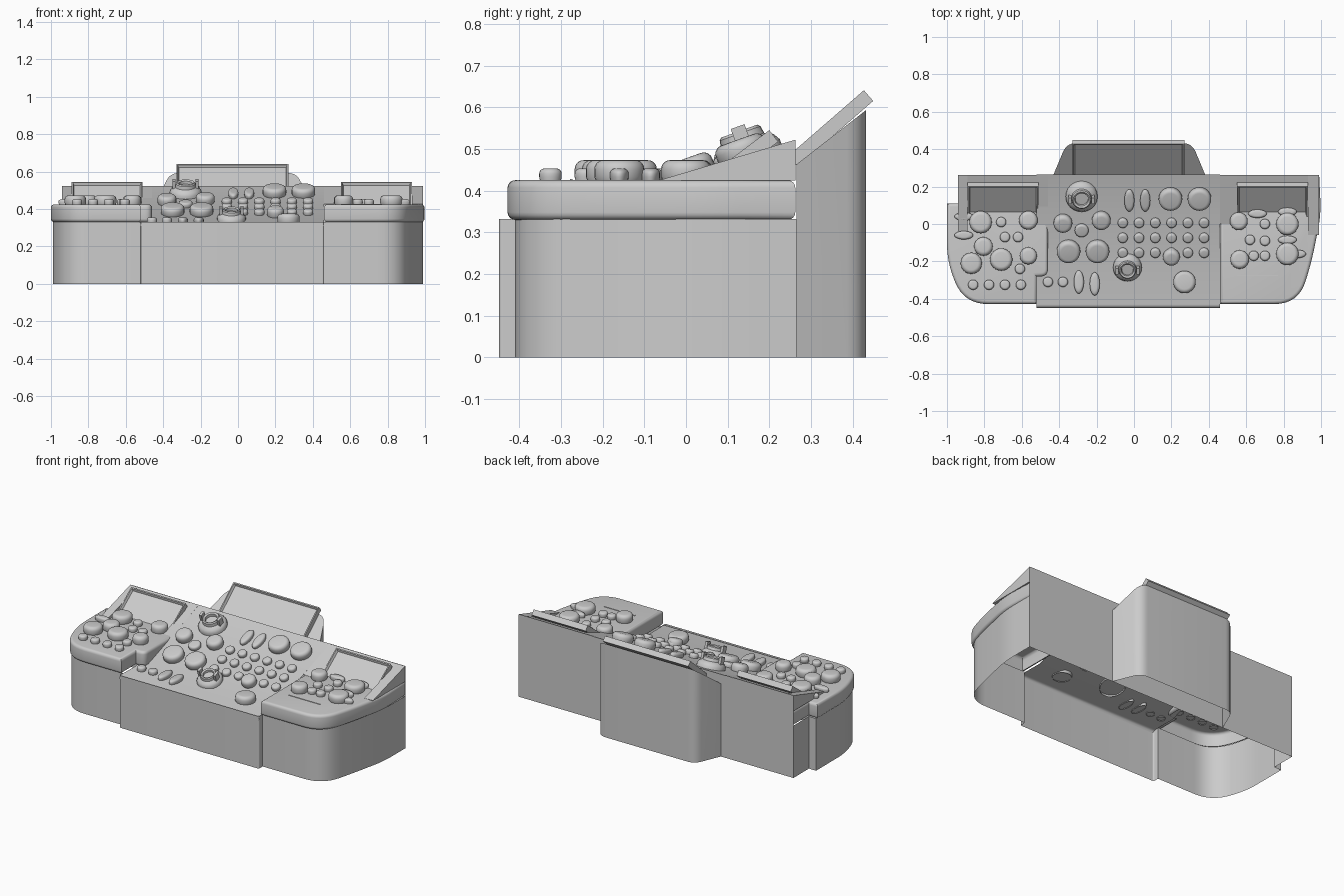
import bpy, bmesh, math
from mathutils import Vector, Matrix

cube = bpy.data.objects.get("Cube")
if cube:
    bpy.data.objects.remove(cube, do_unlink=True)

grey = bpy.data.materials.new("panel_grey")
grey.use_nodes = True
COLOUR = (0.6, 0.6, 0.6, 1)
grey.diffuse_color = COLOUR
grey.node_tree.nodes["Principled BSDF"].inputs["Base Color"].default_value = COLOUR

BACK, BACK_Z, RISE, SHELF_Z = 0.265, 0.522, 0.36, 0.425
INNER = BACK - 0.003
made = []


def finish(name, bm, matrix=None):
    bmesh.ops.recalc_face_normals(bm, faces=bm.faces)
    mesh = bpy.data.meshes.new(name)
    bm.to_mesh(mesh)
    bm.free()
    mesh.materials.append(grey)
    ob = bpy.data.objects.new(name, mesh)
    bpy.context.collection.objects.link(ob)
    if matrix:
        ob.matrix_world = matrix
    made.append(ob)


def block(name, size, centre, matrix=None):
    bm = bmesh.new()
    bmesh.ops.create_cube(bm, size=1, matrix=Matrix.Translation(centre) @ Matrix.Diagonal((*size, 1)))
    finish(name, bm, matrix)


def fillet(corners):
    """Outline from (x, y, radius) corners, each rounded when radius > 0."""
    out, n = [], len(corners)
    for i, (x, y, r) in enumerate(corners):
        p = Vector((x, y))
        if not r:
            out.append(p)
            continue
        a = p + (Vector(corners[i - 1][:2]) - p).normalized() * r
        b = p + (Vector(corners[(i + 1) % n][:2]) - p).normalized() * r
        for k in range(9):
            t = k / 8
            out.append(a * (1 - t) ** 2 + p * 2 * t * (1 - t) + b * t * t)
    return out


def sheet(name, low, high, closed=False, caps=()):
    """Strip of quads between two matching point rows, with optional end caps."""
    bm = bmesh.new()
    a = [bm.verts.new(p) for p in low]
    b = [bm.verts.new(p) for p in high]
    for i in range(len(a) if closed else len(a) - 1):
        j = (i + 1) % len(a)
        bm.faces.new((a[i], a[j], b[j], b[i]))
    for row, key in ((a, "low"), (b, "high")):
        if key in caps:
            bm.faces.new(row)
    finish(name, bm)


def pod(name, corners, z0, z1, round_by):
    """Shelf with softened upper and lower rims, hollow underneath."""
    bm = bmesh.new()
    face = bm.faces.new([bm.verts.new((p.x, p.y, z0)) for p in fillet(corners)])
    top = bmesh.ops.extrude_face_region(bm, geom=[face])["geom"]
    bmesh.ops.translate(bm, vec=(0, 0, z1 - z0), verts=[v for v in top if isinstance(v, bmesh.types.BMVert)])
    rims = [e for e in bm.edges if abs(e.verts[0].co.z - e.verts[1].co.z) < 1e-5]
    bmesh.ops.bevel(bm, geom=rims, offset=round_by, segments=4, profile=0.5, affect='EDGES')
    under = [f for f in bm.faces if all(v.co.z < z0 + 1e-4 for v in f.verts)]
    bmesh.ops.delete(bm, geom=under, context='FACES')
    finish(name, bm)


def slope_z(y, rise=RISE):
    return BACK_Z + (y - BACK) * rise


def deck_z(x, y):
    """Height and tilt of the working surface at a point."""
    if x > 0.48 or x < -0.52 or (x < -0.5 and y > -0.28):
        return SHELF_Z, 0
    if y < -0.28:
        return 0.327, 0
    return slope_z(y), math.atan(RISE)


def turned(name, profile, x, y, sx=1, sy=1, sides=24):
    """Lathe a (radius, height) profile and stand it on the deck."""
    bm = bmesh.new()
    rings = []
    for r, h in profile:
        if r == 0:
            rings.append([bm.verts.new((0, 0, h))] * sides)
        else:
            rings.append([bm.verts.new((r * sx * math.cos(a), r * sy * math.sin(a), h))
                          for a in (2 * math.pi * k / sides for k in range(sides))])
    for a, b in zip(rings, rings[1:]):
        for k in range(sides):
            j = (k + 1) % sides
            bm.faces.new(list(dict.fromkeys((a[k], a[j], b[j], b[k]))))
    z, tilt = deck_z(x, y)
    m = Matrix.Translation((x, y, z)) @ Matrix.Rotation(tilt, 4, 'X')
    finish(name, bm, m)
    return m


def knob(name, x, y, r, sx=1, sy=1):
    h = 0.028 if r < 0.04 else 0.048
    c = h * 0.45
    arc = [(r - c * (1 - math.cos(a)), h - c + c * math.sin(a))
           for a in (math.pi / 2 * k / 5 for k in range(6))]
    turned(name, [(r * 0.9, -0.005), (r, 0.008)] + arc + [(0, h)], x, y, sx, sy)


def tray(name, width, length, thick, rim, depth, centre, tilt):
    """Tilted screen with a raised border and sloping inner walls."""
    bm = bmesh.new()
    bmesh.ops.create_cube(bm, size=1, matrix=Matrix.Translation((0, 0, -thick / 2))
                          @ Matrix.Diagonal((width, length, thick, 1)))
    top = max(bm.faces, key=lambda f: f.calc_center_median().z)
    bmesh.ops.inset_region(bm, faces=[top], thickness=rim)
    bmesh.ops.inset_region(bm, faces=[top], thickness=depth * 0.7, depth=-depth)
    finish(name, bm, Matrix.Translation(centre) @ Matrix.Rotation(tilt, 4, 'X'))


# Hollow base: skirt, open underneath
skirt = fillet([(-0.94, BACK, 0), (-0.94, 0.11, 0), (-0.99, 0.11, 0), (-0.99, -0.2, 0.1),
                (-0.91, -0.41, 0.12), (-0.52, -0.41, 0), (-0.52, -0.448, 0.01), (0.46, -0.448, 0.01),
                (0.46, -0.41, 0), (0.88, -0.41, 0.13), (0.94, -0.18, 0.1), (0.99, 0.05, 0.08), (0.99, BACK, 0)])
sheet("base_skirt", [(p.x, p.y, 0) for p in skirt], [(p.x, p.y, 0.332) for p in skirt])
sheet("back_wall", [(-0.94, BACK, 0), (0.99, BACK, 0)], [(-0.94, BACK, BACK_Z), (0.99, BACK, BACK_Z)])

# Sloping control deck with a flat front ledge
deck = [(-0.448, 0.31), (-0.446, 0.32), (-0.44, 0.326), (-0.43, 0.329), (-0.28, 0.327), (BACK, BACK_Z)]
sheet("control_deck", [(-0.52, y, z) for y, z in deck], [(0.46, y, z) for y, z in deck])

# Rear wedges that frame each side screen
for side, strips in (("right", ((-0.94, -0.89, -0.06, 0.295), (-0.89, -0.51, 0.205, RISE), (-0.51, -0.46, 0, RISE))),
                     ("left", ((0.46, 0.55, 0, RISE), (0.55, 0.93, 0.205, RISE), (0.93, 0.99, -0.06, 0.295)))):
    for x0, x1, y0, rise in strips:
        shape = [(y0, 0.424), (y0, slope_z(y0, rise)), (INNER, BACK_Z), (INNER, 0.424)]
        sheet(side + "_rear_wedge", [(x0, y, z) for y, z in shape], [(x1, y, z) for y, z in shape],
              closed=True, caps=("low", "high"))

# Side shelves
pod("right_shelf", [(-0.46, INNER, 0), (-0.46, -0.28, 0.04), (-0.52, -0.28, 0), (-0.52, -0.428, 0),
                    (-0.91, -0.428, 0.13), (-1, -0.2, 0.1), (-1, 0.11, 0), (-0.94, 0.11, 0),
                    (-0.94, INNER, 0)], 0.33, SHELF_Z, 0.018)
pod("left_shelf", [(0.46, INNER, 0), (0.46, -0.428, 0), (0.88, -0.428, 0.13), (0.95, -0.2, 0.09),
                   (1, 0.05, 0.08), (0.99, INNER, 0)], 0.33, SHELF_Z, 0.018)

# Rear housing with a slanted top
housing = fillet([(-0.43, BACK, 0), (-0.36, 0.432, 0.05), (0.31, 0.432, 0.05), (0.38, BACK, 0)])
sheet("rear_housing", [(p.x, p.y, 0) for p in housing],
      [(p.x, p.y, 0.463 + (p.y - BACK) * 0.78) for p in housing], caps=("high",))

# Screens
tray("main_screen", 0.6, 0.24, 0.034, 0.01, 0.014, (-0.03, 0.336, 0.562), math.radians(41))
for side, x in (("right", -0.7), ("left", 0.74)):
    tray(side + "_screen", 0.38, 0.22, 0.035, 0.01, 0.014, (x, 0.112, 0.479), math.radians(37))

# Button grid
for row in range(3):
    for col in range(6):
        knob("grid_button", -0.06 + col * 0.087, 0.01 - row * 0.08, 0.027)

# Round knobs on the deck and shelves
for x, y, r in ((-0.38, 0.01, 0.05), (-0.175, 0.025, 0.05), (-0.28, -0.03, 0.037), (-0.35, -0.14, 0.063),
                (-0.195, -0.14, 0.063), (0.195, 0.14, 0.063), (0.35, 0.14, 0.063), (0.2, -0.17, 0.045),
                (0.27, -0.31, 0.06), (-0.82, 0.01, 0.06), (-0.565, 0.02, 0.05), (-0.805, -0.12, 0.05),
                (-0.87, -0.21, 0.057), (-0.71, -0.19, 0.06), (-0.565, -0.17, 0.046), (0.56, 0.015, 0.048),
                (0.565, -0.19, 0.05), (0.82, 0.0, 0.06), (0.82, -0.16, 0.06)):
    knob("round_knob", x, y, r)

# Small buttons
for x, y in ((-0.71, 0.01), (-0.69, -0.07), (-0.62, -0.07), (-0.61, -0.24), (0.7, 0.0), (0.62, -0.085),
             (0.7, -0.09), (0.64, -0.17), (0.7, -0.17), (-0.46, -0.31), (-0.38, -0.31)):
    knob("small_button", x, y, 0.027)
for k in range(4):
    knob("row_button", -0.86 + k * 0.085, -0.325, 0.027)

# Oval buttons
for x, y in ((-0.025, 0.13), (0.06, 0.13), (-0.295, -0.31), (-0.21, -0.32)):
    knob("tall_oval_button", x, y, 0.027, 1, 2.3)
for x, y in ((-0.91, 0.04), (-0.91, -0.06), (0.82, 0.065), (0.66, 0.055), (0.82, -0.085), (0.87, -0.16)):
    knob("wide_oval_button", x, y, 0.025, 2, 0.9)

# Dials with a ring and side grips
DIAL = [(0.085, -0.01), (0.085, 0.015), (0.075, 0.032), (0.055, 0.042), (0.052, 0.06),
        (0.046, 0.066), (0.036, 0.06), (0.034, 0.044), (0, 0.044)]
for x, y, s in ((-0.28, 0.15, 1), (-0.035, -0.23, 0.9)):
    m = turned("dial", [(r * s, h * s) for r, h in DIAL], x, y)
    for sign in (-1, 1):
        block("dial_grip", (0.016, 0.035, 0.045), (sign * 0.062 * s, 0, 0.055 * s), m)

# Thin slot plate on the left shelf
block("slot_plate", (0.22, 0.006, 0.004), (0.66, -0.275, 0.426))

# Smooth shading with crisp edges
for ob in made:
    ob.select_set(True)
bpy.context.view_layer.objects.active = made[0]
bpy.ops.object.shade_smooth_by_angle(angle=math.radians(35))
